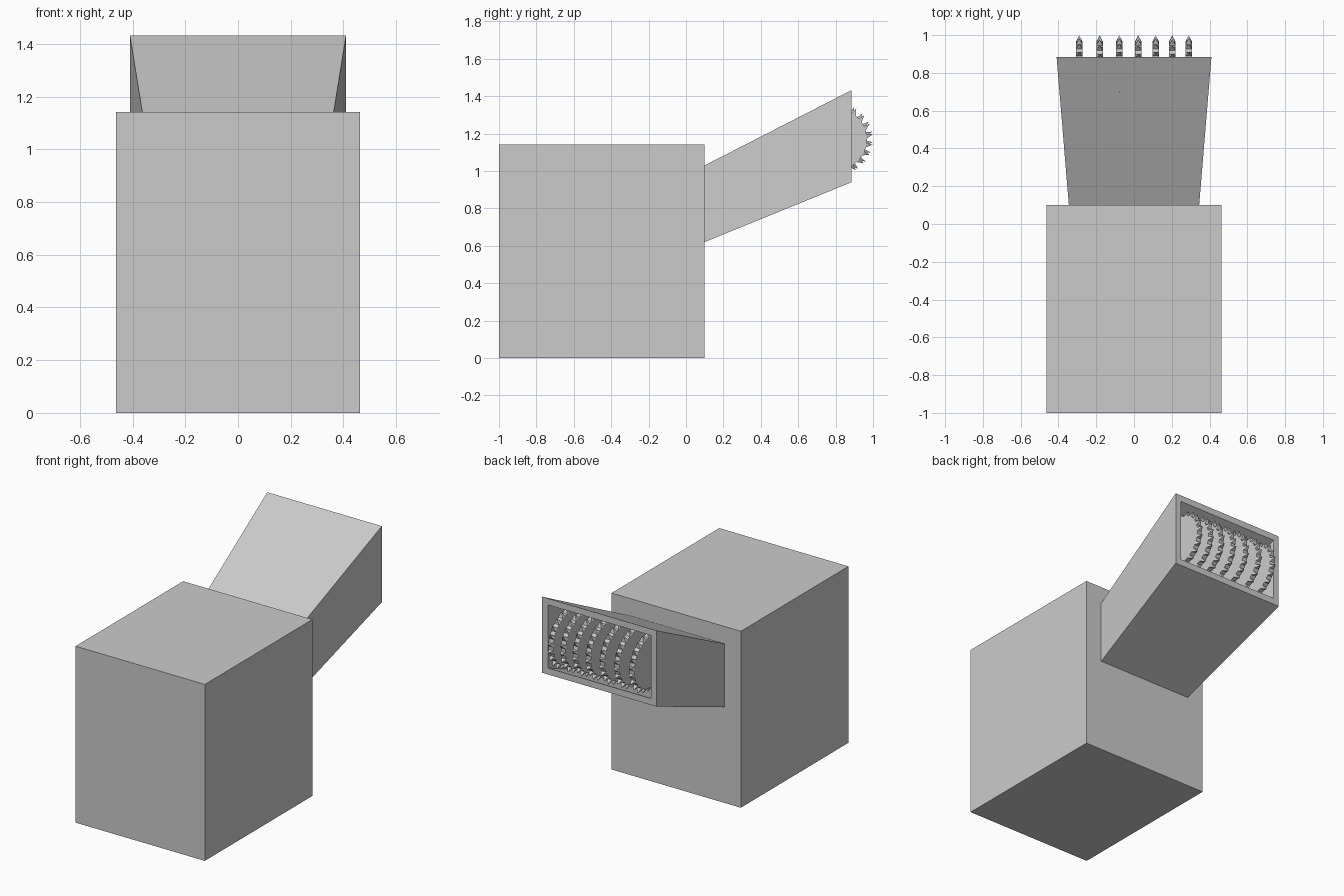
import bpy, bmesh
from math import sin, cos, pi, radians

if "Cube" in bpy.data.objects:
    bpy.data.objects.remove(bpy.data.objects["Cube"])


def finish(bm, name):
    bmesh.ops.recalc_face_normals(bm, faces=bm.faces)
    mesh = bpy.data.meshes.new(name)
    bm.to_mesh(mesh)
    bm.free()
    obj = bpy.data.objects.new(name, mesh)
    bpy.context.collection.objects.link(obj)
    return obj


# Machine body: plain box
bpy.ops.mesh.primitive_cube_add(size=1, location=(0, -0.45, 0.571))
body = bpy.context.object
body.name = "machine_body"
body.scale = (0.925, 1.1, 1.142)

# Chute: flared sloping duct, hollow from its open end
def ring(bm, y, half_width, low, high):
    return [bm.verts.new((x, y, z)) for x, z in
            ((-half_width, low), (half_width, low), (half_width, high), (-half_width, high))]

WALL = 0.042
bm = bmesh.new()
rings = [ring(bm, 0.10, 0.345, 0.62, 1.03),
         ring(bm, 0.885, 0.41, 0.94, 1.432),
         ring(bm, 0.885, 0.41 - WALL, 0.94 + WALL, 1.432 - WALL),
         ring(bm, 0.13, 0.347 - WALL, 0.632 + WALL, 1.045 - WALL)]
for a, b in zip(rings, rings[1:]):
    for i in range(4):
        j = (i + 1) % 4
        bm.faces.new((a[i], a[j], b[j], b[i]))
bm.faces.new(rings[0])
bm.faces.new(rings[-1])
finish(bm, "chute")

# Saw blades: discs with a pyramid tooth on every second rim face
TEETH, DISC_R, TIP_R, THICK = 22, 0.164, 0.197, 0.034

def saw_blade(name, x, phase):
    bm = bmesh.new()
    n = TEETH * 2
    step = 2 * pi / n
    sides = []
    for dx in (-THICK / 2, THICK / 2):
        sides.append([bm.verts.new((dx, DISC_R * cos((i - 0.5) * step),
                                    DISC_R * sin((i - 0.5) * step))) for i in range(n)])
        bm.faces.new(sides[-1])
    left, right = sides
    for i in range(n):
        j = (i + 1) % n
        quad = (left[i], left[j], right[j], right[i])
        if i % 2:
            bm.faces.new(quad)
        else:
            a = (i + 0.35) * step
            tip = bm.verts.new((0, TIP_R * cos(a), TIP_R * sin(a)))
            for k in range(4):
                bm.faces.new((quad[k], quad[(k + 1) % 4], tip))
    blade = finish(bm, name)
    blade.location = (x, 0.803, 1.17)
    blade.rotation_euler.x = phase

for i, x in enumerate((-0.29, -0.182, -0.078, 0.022, 0.115, 0.202, 0.29)):
    saw_blade(f"saw_blade_{i + 1}", x, radians(5 + 4 * (i % 2)))
